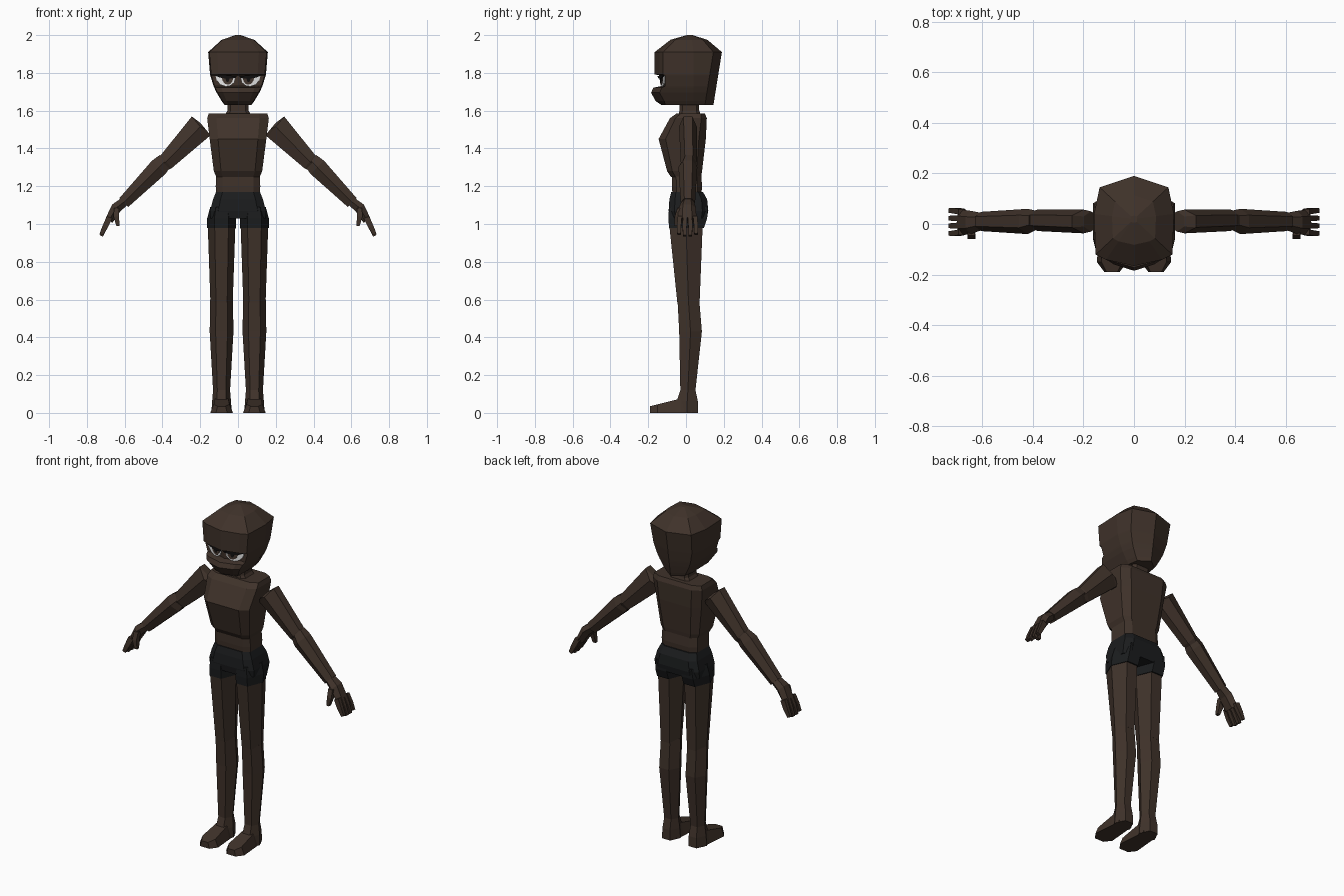
import bpy, bmesh
from math import cos, sin, pi, copysign
from mathutils import Vector

default_cube = bpy.data.objects.get("Cube")
if default_cube:
    bpy.data.objects.remove(default_cube, do_unlink=True)


def material(name, red, green, blue):
    mat = bpy.data.materials.new(name)
    mat.use_nodes = True
    colour = (red, green, blue, 1)
    mat.diffuse_color = colour
    mat.node_tree.nodes["Principled BSDF"].inputs["Base Color"].default_value = colour
    return mat


SKIN = material("dark brown skin", .05, .032, .023)
CLOTH = material("black cloth", .011, .012, .013)
WHITE = material("eye white", .8, .8, .8)
IRIS = material("brown iris", .06, .04, .03)
LASH = material("black lash", .006, .005, .005)


def cross_section(sides, squareness=1):
    """Regular polygon with a flat front, filling a unit square."""
    points = []
    for i in range(sides):
        angle = 2 * pi * (i + .5) / sides + pi / 2
        points.append([copysign(abs(f(angle)) ** squareness, f(angle)) for f in (cos, sin)])
    widest = max(abs(u) for u, v in points)
    deepest = max(abs(v) for u, v in points)
    return [(u / widest, v / deepest) for u, v in points]


HEXAGON = cross_section(6)
RECTANGLE = cross_section(4)
TRUNK = cross_section(8, squareness=.4)


def loft(name, rings, mat, side=1):
    """Skin a list of rings and cap both ends; side mirrors it across x."""
    bm = bmesh.new()
    loops = [[bm.verts.new((side * x, y, z)) for x, y, z in ring] for ring in rings]
    for low, high in zip(loops, loops[1:]):
        for i in range(len(low)):
            bm.faces.new((low[i - 1], low[i], high[i], high[i - 1]))
    bm.faces.new(loops[0])
    bm.faces.new(loops[-1])
    bmesh.ops.recalc_face_normals(bm, faces=bm.faces)
    mesh = bpy.data.meshes.new(name)
    bm.to_mesh(mesh)
    bm.free()
    mesh.materials.append(mat)
    bpy.context.collection.objects.link(bpy.data.objects.new(name, mesh))


def level(z, half_width, front, back, x=0, shape=TRUNK):
    """Horizontal ring."""
    middle, half_depth = (front + back) / 2, (back - front) / 2
    return [(x + u * half_width, middle + v * half_depth, z) for u, v in shape]


def leg_level(z, half_width, front, back):
    return level(z, half_width, front, back, x=.087, shape=HEXAGON)


def tube(joints, half_sizes, shape):
    """Rings at each joint, square to the line from first joint to last."""
    along = (Vector(joints[-1]) - Vector(joints[0])).normalized()
    depth = Vector((0, 1, 0))
    across = depth.cross(along).normalized()
    return [[Vector(joint) + across * v * thick + depth * u * deep for u, v in shape]
            for joint, (thick, deep) in zip(joints, half_sizes)]


# Trunk
loft("chest", [level(1.25, .115, -.08, .08), level(1.28, .128, -.1, .085),
               level(1.45, .15, -.145, .105), level(1.56, .163, -.085, .11),
               level(1.585, .155, -.05, .1)], SKIN)
loft("abdomen", [level(1.14, .115, -.07, .08), level(1.2, .118, -.075, .085),
                 level(1.27, .115, -.075, .08)], SKIN)
loft("neck", [level(1.57, .075, -.04, .08), level(1.6, .055, -.035, .07),
              level(1.66, .055, -.035, .07)], SKIN)
loft("shorts_hips", [level(1.03, .145, -.085, .11), level(1.07, .148, -.092, .118),
                     level(1.13, .132, -.088, .112), level(1.17, .116, -.078, .09)], CLOTH)

# Head: jaw narrows below the forehead, the face steps back at the eye band
FOREHEAD = 1.91


def head_level(z, front):
    below = FOREHEAD - z
    width = .158 * (1 - .55 * (below / .28) ** 2.5)
    back = .19 - .16 * below
    cheek = min(-.11, front + .045)
    half = [(.7, front + .025), (.96, cheek), (1, .04), (.86, back - .045)]
    left = [(u * width, y, z) for u, y in half]
    right = [(-x, y, z) for x, y, z in reversed(left)]
    return [(0, front, z), *left, (0, back, z), *right]


def crown_level(ring, z, scale):
    return [(x * scale, .02 + (y - .02) * scale, z) for x, y, _ in ring]


forehead = head_level(FOREHEAD, -.166)
loft("head", [head_level(1.63, -.13), head_level(1.65, -.16), head_level(1.695, -.185),
              head_level(1.722, -.172), head_level(1.73, -.13), head_level(1.785, -.13),
              head_level(1.792, -.166), forehead, crown_level(forehead, 1.975, .55),
              crown_level(forehead, 2, .08)], SKIN)


def eye_plate(name, mat, x, z, half_width, drop, lift, side):
    """Thin half-oval with a slanted straight top, wrapped around the face."""
    steps = 6
    front = []
    for i in range(steps + 1):
        angle = pi * i / steps
        dx = -half_width * cos(angle)
        front.append((x + dx, .25 * (x + dx) - .143 - lift, z + .1 * dx - drop * sin(angle)))
    back = [(px, py + .006, pz) for px, py, pz in front]
    loft(name, [front, back], mat, side)


def build_eye(label, side):
    eye_plate(label + "_eye_white", WHITE, .066, 1.78, .053, .052, 0, side)
    eye_plate(label + "_iris", IRIS, .056, 1.78, .031, .043, .003, side)
    eye_plate(label + "_pupil", LASH, .056, 1.78, .011, .03, .006, side)
    eye_plate(label + "_upper_lid", LASH, .066, 1.788, .06, .018, .009, side)


def build_leg(label, side):
    ankle = leg_level(.12, .045, -.03, .05)
    loft(label + "_shorts_leg", [leg_level(.98, .076, -.09, .095),
                                 leg_level(1.03, .076, -.093, .112),
                                 leg_level(1.09, .06, -.09, .116)], CLOTH, side)
    loft(label + "_thigh", [leg_level(.585, .059, -.046, .072),
                            leg_level(.99, .073, -.088, .088)], SKIN, side)
    loft(label + "_shin", [ankle, leg_level(.43, .063, -.036, .084),
                           leg_level(.6, .06, -.045, .07)], SKIN, side)
    loft(label + "_heel", [leg_level(0, .054, -.055, .064),
                           leg_level(.06, .05, -.05, .063), ankle], SKIN, side)

    # Foot slices run from instep to toe, narrower on top
    def foot_slice(y, half_width, height):
        return [(.087 + u * half_width * (.85 - .15 * v), y, height * (1 + v) / 2)
                for u, v in RECTANGLE]
    loft(label + "_foot", [foot_slice(.03, .045, .07), foot_slice(-.03, .05, .075),
                           foot_slice(-.15, .06, .045), foot_slice(-.19, .03, .035)],
         SKIN, side)


def build_arm(label, side):
    loft(label + "_upper_arm", tube(
        [(.17, .01, 1.5), (.2, .01, 1.515), (.38, .015, 1.33), (.4, .015, 1.31)],
        [(.045, .04), (.07, .047), (.045, .043), (.035, .035)], HEXAGON), SKIN, side)
    loft(label + "_forearm", tube(
        [(.385, .015, 1.335), (.42, .01, 1.3), (.605, .01, 1.113)],
        [(.042, .037), (.05, .05), (.033, .038)], HEXAGON), SKIN, side)
    loft(label + "_palm", tube(
        [(.6, .01, 1.12), (.645, .006, 1.085), (.682, .007, 1.02)],
        [(.025, .033), (.028, .046), (.022, .05)], HEXAGON), SKIN, side)
    loft(label + "_thumb", tube(
        [(.643, -.03, 1.085), (.645, -.045, 1.04), (.635, -.05, .99)],
        [(.014, .016), (.014, .015), (.009, .01)], RECTANGLE), SKIN, side)
    for i, finger in enumerate(("index", "middle", "ring", "little")):
        spread = i - 1.5
        y = .008 + .027 * spread
        tip = .936 + .004 * spread ** 2
        loft(f"{label}_{finger}_finger", tube(
            [(.68, y, 1.035), (.704, y + .003 * spread, .985), (.724, y + .003 * spread, tip)],
            [(.016, .011), (.014, .011), (.01, .009)], RECTANGLE), SKIN, side)


for label, side in (("left", 1), ("right", -1)):
    build_eye(label, side)
    build_leg(label, side)
    build_arm(label, side)
